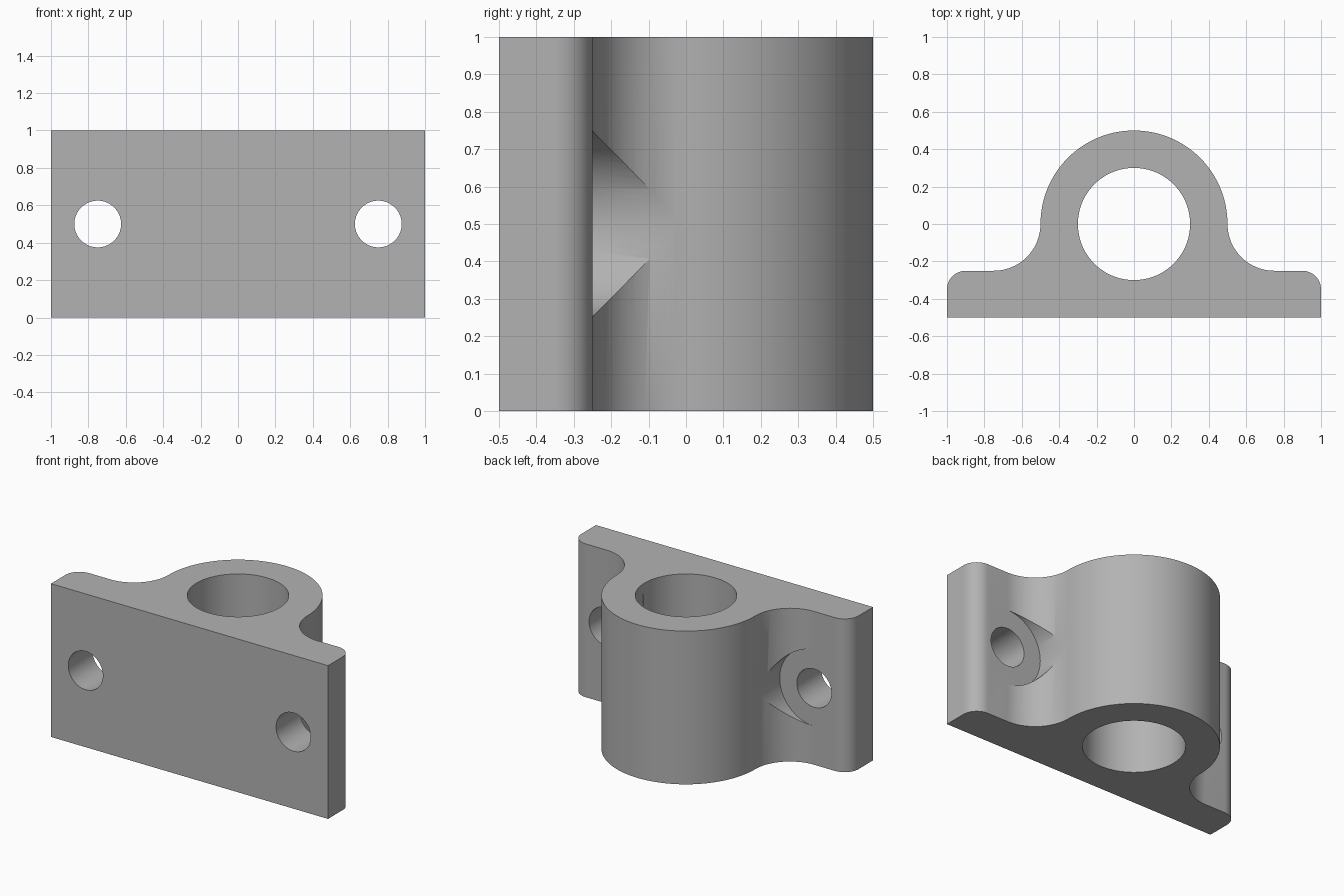
import bpy, bmesh, math
from mathutils import Matrix

if "Cube" in bpy.data.objects:
    bpy.data.objects.remove(bpy.data.objects["Cube"])

grey = bpy.data.materials.new("plain grey")
grey.diffuse_color = (0.45, 0.45, 0.45, 1)
grey.use_nodes = True
grey.node_tree.nodes["Principled BSDF"].inputs["Base Color"].default_value = grey.diffuse_color


def arc(cx, cy, r, a0, a1, n):
    """Points along an arc, angles in degrees."""
    angles = [math.radians(a0 + (a1 - a0) * i / n) for i in range(n + 1)]
    return [(cx + r * math.cos(a), cy + r * math.sin(a)) for a in angles]


def cutter(name, x, y0, y1, r, segments=64):
    """Hidden cylinder along y at mid height, used for bolt holes."""
    bpy.ops.mesh.primitive_cylinder_add(
        vertices=segments, radius=r, depth=y1 - y0,
        location=(x, (y0 + y1) / 2, 0.5), rotation=(math.pi / 2, 0, 0))
    ob = bpy.context.object
    ob.name = name
    ob.hide_render = True
    ob.hide_set(True)
    return ob


# Right half of the outline: base corner, rounded edge, fillet, quarter boss
right = [(1, -0.5)]
right += arc(0.9, -0.35, 0.1, 0, 90, 12)
right += arc(0.75, 0, 0.25, 270, 180, 24)
right += arc(0, 0, 0.5, 0, 90, 32)[1:]
outline = right + [(-x, y) for x, y in reversed(right[:-1])]

# Bearing block: outline raised to full height
bm = bmesh.new()
base = bm.faces.new([bm.verts.new((x, y, 0)) for x, y in outline])
top = bmesh.ops.extrude_face_region(bm, geom=[base])["geom"]
bmesh.ops.translate(bm, vec=(0, 0, 1),
                    verts=[g for g in top if isinstance(g, bmesh.types.BMVert)])
bmesh.ops.recalc_face_normals(bm, faces=bm.faces)
mesh = bpy.data.meshes.new("bearing_block")
bm.to_mesh(mesh)
bm.free()
mesh.materials.append(grey)
block = bpy.data.objects.new("bearing_block", mesh)
bpy.context.collection.objects.link(block)

# Shaft bore
bpy.ops.mesh.primitive_cylinder_add(vertices=96, radius=0.3, depth=1.4, location=(0, 0, 0.5))
bore = bpy.context.object
bore.name = "bore_cutter"
bore.hide_render = True
bore.hide_set(True)
cutters = [bore]

# Bolt holes, each with a round seat cut into the fillet
for side, x in (("left", -0.75), ("right", 0.75)):
    cutters.append(cutter(side + "_seat_cutter", x, -0.25, 0.4, 0.2485))
    cutters.append(cutter(side + "_hole_cutter", x, -0.7, 0.2, 0.125))

for c in cutters:
    mod = block.modifiers.new(c.name, 'BOOLEAN')
    mod.operation = 'DIFFERENCE'
    mod.solver = 'EXACT'
    mod.object = c

# Apply the cuts, then shade smooth with sharp edges
bpy.ops.object.select_all(action='DESELECT')
block.select_set(True)
bpy.context.view_layer.objects.active = block
for c in cutters:
    bpy.ops.object.modifier_apply(modifier=c.name)
    bpy.data.objects.remove(c)
block.data.materials.clear()
block.data.materials.append(grey)
for p in block.data.polygons:
    p.material_index = 0
bpy.ops.object.shade_smooth_by_angle(angle=math.radians(30))
